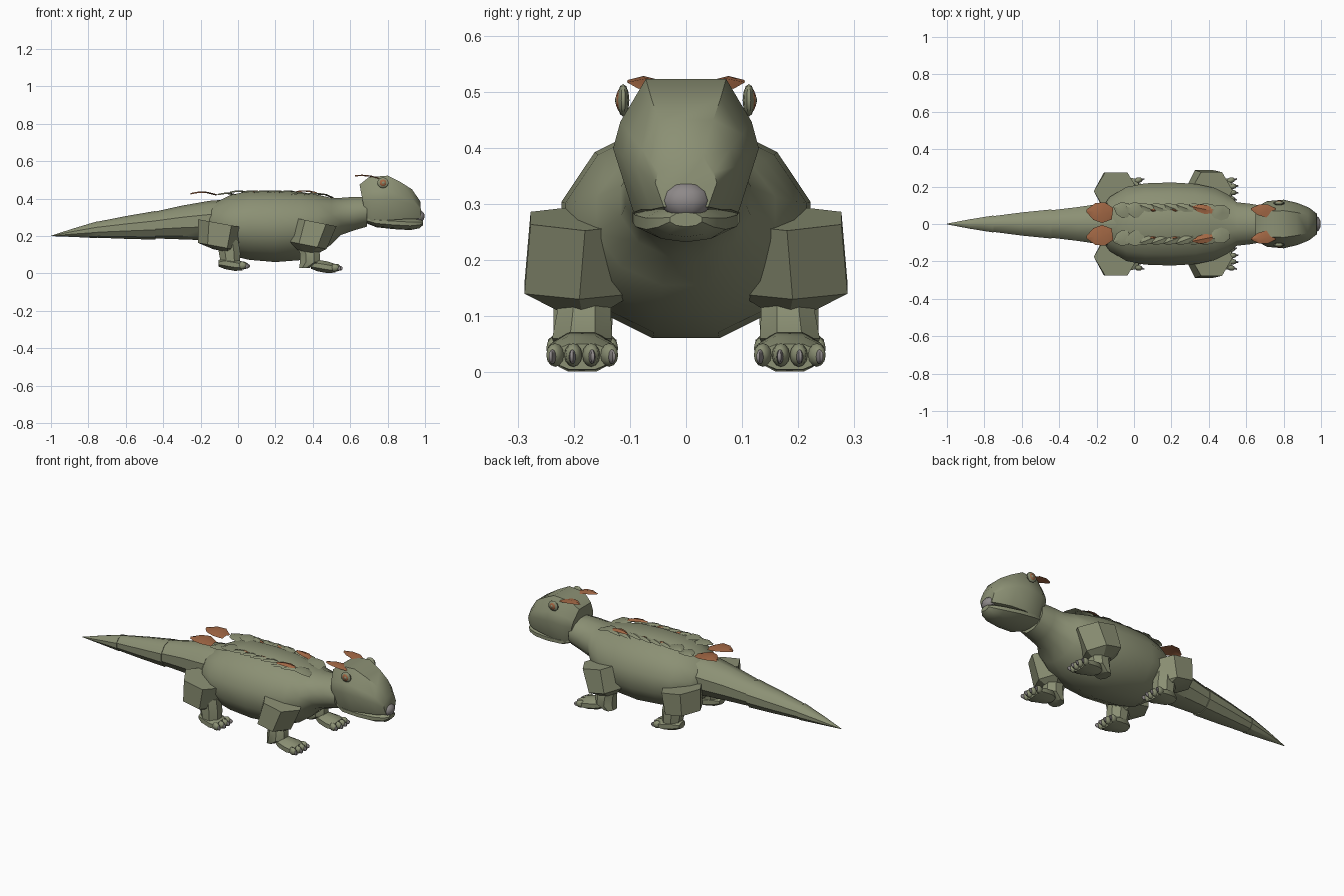
import bpy, bmesh, math
from mathutils import Vector, Matrix

if "Cube" in bpy.data.objects:
    bpy.data.objects.remove(bpy.data.objects["Cube"])


def material(name, rgb):
    m = bpy.data.materials.new(name)
    m.use_nodes = True
    m.diffuse_color = (*rgb, 1)
    bsdf = m.node_tree.nodes["Principled BSDF"]
    bsdf.inputs["Base Color"].default_value = (*rgb, 1)
    bsdf.inputs["Roughness"].default_value = 0.8
    return m


OLIVE = material("olive skin", (0.26, 0.28, 0.175))
RUST = material("rust orange", (0.37, 0.14, 0.06))
GREY = material("claw grey", (0.27, 0.25, 0.25))


def finish(name, bm, mat, angle=35):
    bmesh.ops.recalc_face_normals(bm, faces=bm.faces)
    mesh = bpy.data.meshes.new(name)
    bm.to_mesh(mesh)
    bm.free()
    mesh.materials.append(mat)
    ob = bpy.data.objects.new(name, mesh)
    bpy.context.collection.objects.link(ob)
    bpy.ops.object.select_all(action="DESELECT")
    ob.select_set(True)
    bpy.context.view_layer.objects.active = ob
    bpy.ops.object.shade_smooth_by_angle(angle=math.radians(angle))
    return ob


def loft(name, rings, mat, angle=35):
    """Skin a list of closed rings and cap both ends."""
    bm = bmesh.new()
    rows = [[bm.verts.new(p) for p in ring] for ring in rings]
    n = len(rows[0])
    for a, b in zip(rows, rows[1:]):
        for i in range(n):
            j = (i + 1) % n
            bm.faces.new((a[i], a[j], b[j], b[i]))
    bm.faces.new(rows[0])
    bm.faces.new(rows[-1])
    return finish(name, bm, mat, angle)


def circle(n, turn=0.5):
    return [(math.cos(math.tau * (i + turn) / n), math.sin(math.tau * (i + turn) / n))
            for i in range(n)]


def along_x(name, sections, y=0, sides=12, angle=35, mat=OLIVE):
    """Sections are x, bottom, top, half width."""
    rings = [[(x, y + w * c, (lo + hi) / 2 + (hi - lo) / 2 * s * 1.03) for c, s in circle(sides)]
             for x, lo, hi, w in sections]
    return loft(name, rings, mat, angle)


def along_z(name, sections, side, sides=8, slope=0, turn=0.5, angle=35):
    """Sections are z, x, y, x radius, y radius; slope tips the rings along x."""
    rings = [[(x + rx * c, side * (y + ry * s), z + slope * rx * c) for c, s in circle(sides, turn)]
             for z, x, y, rx, ry in sections]
    return loft(name, rings, OLIVE, angle)


def ball(name, centre, size, mat, turn=0, segments=10):
    bm = bmesh.new()
    place = Matrix.Translation(centre) @ Matrix.Rotation(turn, 4, "Z") @ Matrix.Diagonal((*size, 1))
    bmesh.ops.create_uvsphere(bm, u_segments=segments, v_segments=6, radius=1, matrix=place)
    return finish(name, bm, mat, 50)


def leaf(name, root, length, width, turn, rise, mat, bow=0.012):
    """Thin pointed scale, growing from root in direction turn."""
    bm = bmesh.new()
    rows = []
    for t, w in ((0, 0.55), (0.35, 1), (0.7, 0.8), (1, 0.12)):
        z = rise * t + bow * math.sin(math.pi * t)
        pts = [(length * t, width * w * k / 2, z - 0.007 * abs(k)) for k in (-1, 0, 1)]
        rows.append([bm.verts.new(p) for p in pts])
    for a, b in zip(rows, rows[1:]):
        for i in range(2):
            bm.faces.new((a[i], a[i + 1], b[i + 1], b[i]))
    top = list(bm.faces)
    bmesh.ops.solidify(bm, geom=top, thickness=0.004)
    bm.transform(Matrix.Translation(root) @ Matrix.Rotation(turn, 4, "Z"))
    return finish(name, bm, mat, 30)


# Trunk and neck
along_x("body", [
    (-0.17, 0.20, 0.34, 0.09), (-0.13, 0.155, 0.375, 0.15), (-0.04, 0.095, 0.42, 0.205),
    (0.06, 0.072, 0.442, 0.225), (0.2, 0.06, 0.445, 0.23), (0.33, 0.07, 0.438, 0.222),
    (0.43, 0.105, 0.42, 0.2), (0.5, 0.155, 0.405, 0.165), (0.55, 0.205, 0.405, 0.12),
    (0.62, 0.23, 0.41, 0.112), (0.69, 0.25, 0.41, 0.1)], angle=50)

# Tail in three overlapping pieces
along_x("tail_base", [(-0.09, 0.175, 0.39, 0.12), (-0.155, 0.18, 0.385, 0.118),
                      (-0.3, 0.185, 0.36, 0.095), (-0.46, 0.19, 0.325, 0.075)], sides=10)
along_x("tail_middle", [(-0.44, 0.183, 0.332, 0.082), (-0.6, 0.187, 0.305, 0.065),
                        (-0.77, 0.193, 0.272, 0.042)], sides=10)
along_x("tail_tip", [(-0.75, 0.19, 0.278, 0.048), (-0.88, 0.196, 0.24, 0.026),
                     (-1.0, 0.2, 0.202, 0.002)], sides=10)

# Skull: flat crown, wide cheeks, slanted back
half = [(0.72, 0), (1, 0.48), (0.9, 0.68), (0.55, 1)]
outline = half + [(-y, z) for y, z in reversed(half)]
skull = [(0.65, 0.685, 0.29, 0.475, 0.098), (0.70, 0.72, 0.275, 0.515, 0.122),
         (0.80, 0.80, 0.285, 0.523, 0.13), (0.87, 0.88, 0.29, 0.488, 0.112),
         (0.93, 0.94, 0.29, 0.45, 0.088), (0.975, 0.98, 0.295, 0.385, 0.055)]
loft("head", [[(xb + (xt - xb) * v, w * u, lo + (hi - lo) * v) for u, v in outline]
              for xt, xb, lo, hi, w in skull], OLIVE, 40)
along_x("lower_jaw", [(0.67, 0.275, 0.31, 0.075), (0.74, 0.248, 0.305, 0.1),
                      (0.83, 0.238, 0.302, 0.095), (0.92, 0.233, 0.297, 0.075),
                      (0.97, 0.242, 0.292, 0.052), (0.99, 0.26, 0.285, 0.03)], sides=10)
ball("nose", (0.968, 0, 0.306), (0.032, 0.044, 0.033), GREY)

for s, side in ((-1, "near"), (1, "far")):
    # Eyes and brow crests
    ball(f"eyelid_{side}", (0.775, s * 0.112, 0.485), (0.032, 0.011, 0.029), OLIVE)
    ball(f"iris_{side}", (0.775, s * 0.116, 0.485), (0.022, 0.0095, 0.021), RUST)
    ball(f"pupil_{side}", (0.777, s * 0.1225, 0.485), (0.009, 0.004, 0.009), OLIVE)
    leaf(f"brow_crest_{side}", (0.755, s * 0.065, 0.512), 0.13, 0.07,
         math.pi - s * 0.12, 0.014, RUST, 0.008)

    # Upper legs: tilted six-sided blocks narrowing to the knee
    along_z(f"front_upper_leg_{side}", [
        (0.275, 0.415, 0.18, 0.112, 0.112), (0.15, 0.375, 0.19, 0.098, 0.113),
        (0.115, 0.37, 0.185, 0.05, 0.05)], s, 6, -0.2, 0, 25)
    along_z(f"hind_upper_leg_{side}", [
        (0.268, -0.095, 0.175, 0.12, 0.116), (0.145, -0.11, 0.175, 0.105, 0.113),
        (0.12, -0.08, 0.18, 0.05, 0.05)], s, 6, -0.18, 0, 25)

    # Lower legs
    along_z(f"front_lower_leg_{side}", [
        (0.16, 0.36, 0.18, 0.05, 0.05), (0.105, 0.385, 0.182, 0.058, 0.052),
        (0.06, 0.385, 0.185, 0.058, 0.058), (0.03, 0.355, 0.185, 0.03, 0.045)], s)
    along_z(f"hind_lower_leg_{side}", [
        (0.18, -0.055, 0.18, 0.06, 0.055), (0.11, -0.045, 0.183, 0.062, 0.058),
        (0.05, -0.04, 0.185, 0.055, 0.055)], s)

    # Feet with toes and claws
    for leg, heel, base in (("front", 0.39, 0.0), ("hind", -0.105, 0.012)):
        along_x(f"{leg}_foot_{side}", [
            (heel, base + 0.025, base + 0.06, 0.03), (heel + 0.035, base + 0.01, base + 0.075, 0.055),
            (heel + 0.09, base, base + 0.066, 0.066), (heel + 0.13, base + 0.004, base + 0.052, 0.06)],
            y=s * 0.185, sides=8)
        for k in range(4):
            off = (k - 1.5) * 0.032
            reach = heel + 0.138 - abs(k - 1.5) * 0.008
            ball(f"{leg}_toe_{side}_{k + 1}", (reach, s * 0.185 + off, base + 0.031),
                 (0.026, 0.016, 0.021), OLIVE, off * 6, 8)
            ball(f"{leg}_claw_{side}_{k + 1}", (reach + 0.021, s * 0.185 + off * 1.1, base + 0.028),
                 (0.016, 0.006, 0.013), GREY, off * 6, 6)

    # Rump plates over the base of the tail
    leaf(f"rump_plate_{side}", (-0.115, s * 0.055, 0.424), 0.14, 0.112,
         math.pi - s * 0.12, 0.006, RUST)

    # Rows of back scales, swept toward the tail
    for i in range(8):
        x = -0.015 + i * 0.066
        wide = i in (0, 1)
        z = 0.437 if 0 < i < 6 else 0.425
        leaf(f"back_scale_{side}_{i + 1}", (x, s * (0.06 if wide else 0.07), z),
             0.1, 0.085 if wide else 0.045, math.pi - s * 0.35, 0.0, OLIVE, 0.008)
    for i, (x, size) in enumerate(((0.42, 0.11), (0.24, 0.045), (0.12, 0.04))):
        leaf(f"rust_scale_{side}_{i + 1}", (x, s * 0.07, 0.435), size, size * 0.45,
             math.pi - s * 0.2, 0.006, RUST, 0.007)
    leaf(f"shoulder_plate_{side}", (0.51, s * 0.055, 0.408), 0.11, 0.085,
         math.pi - s * 0.15, 0.018, OLIVE)
